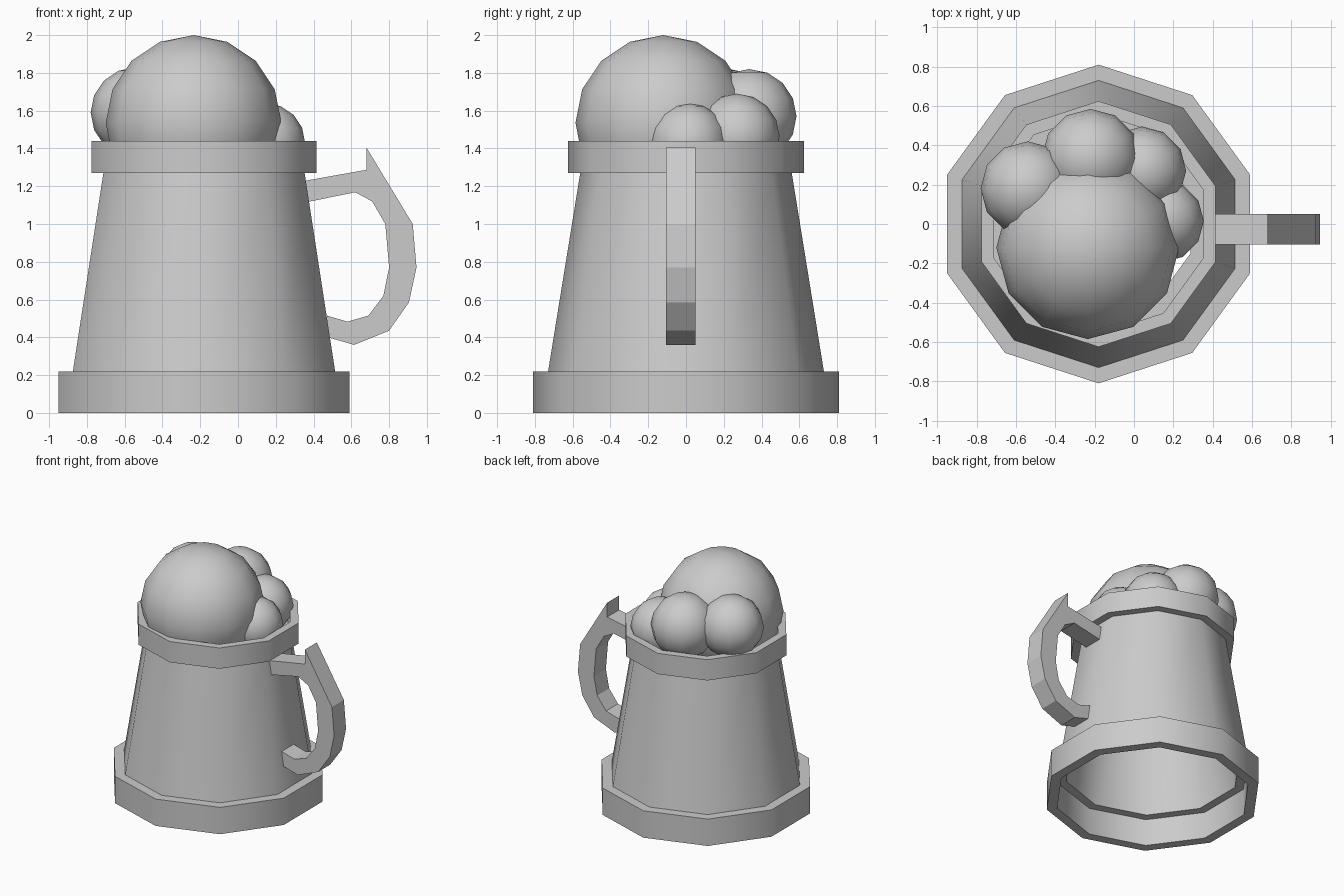
import bpy, bmesh
from math import sin, cos, pi, radians

if "Cube" in bpy.data.objects:
    bpy.data.objects.remove(bpy.data.objects["Cube"])

CX = -0.18   # mug axis
SIDES = 10


def finish(name, bm, angle=None):
    bmesh.ops.recalc_face_normals(bm, faces=bm.faces)
    me = bpy.data.meshes.new(name)
    bm.to_mesh(me)
    bm.free()
    ob = bpy.data.objects.new(name, me)
    bpy.context.collection.objects.link(ob)
    if angle:
        bpy.ops.object.select_all(action='DESELECT')
        bpy.context.view_layer.objects.active = ob
        ob.select_set(True)
        bpy.ops.object.shade_smooth_by_angle(angle=radians(angle))
    return ob


def tube(name, profile):
    """Sweep a closed (radius, z) profile around the mug axis."""
    bm = bmesh.new()
    rings = []
    for i in range(SIDES):
        a = pi / 2 + 2 * pi * i / SIDES
        rings.append([bm.verts.new((CX + r * cos(a), r * sin(a), z)) for r, z in profile])
    n = len(profile)
    for i in range(SIDES):
        p, q = rings[i], rings[(i + 1) % SIDES]
        for j in range(n):
            k = (j + 1) % n
            bm.faces.new((p[j], q[j], q[k], p[k]))
    return finish(name, bm, 40)


# Tapered hollow body and the two bands
tube("mug_body", [(0.73, 0.22), (0.56, 1.27), (0.49, 1.27), (0.66, 0.22)])
tube("base_band", [(0.81, 0), (0.81, 0.22), (0.73, 0.22), (0.73, 0)])
tube("rim_band", [(0.625, 1.27), (0.625, 1.44), (0.56, 1.44), (0.56, 1.27)])

# Handle: outer and inner edge point pairs, extruded along y
outer = [(0.35, 1.228), (0.68, 1.287), (0.68, 1.405), (0.925, 1.0), (0.945, 0.77),
         (0.905, 0.585), (0.80, 0.435), (0.615, 0.36), (0.47, 0.402)]
inner = [(0.47, 0.515), (0.58, 0.483), (0.69, 0.515), (0.77, 0.62), (0.80, 0.77),
         (0.78, 1.0), (0.71, 1.12), (0.62, 1.168), (0.36, 1.115)]
bm = bmesh.new()
face = bm.faces.new([bm.verts.new((x, -0.105, z)) for x, z in outer + inner])
ext = bmesh.ops.extrude_face_region(bm, geom=[face])
bmesh.ops.translate(bm, vec=(0, 0.155, 0),
                    verts=[v for v in ext["geom"] if isinstance(v, bmesh.types.BMVert)])
bmesh.ops.triangulate(bm, faces=[f for f in bm.faces if len(f.verts) > 4])
finish("handle", bm)

# Foam bubbles: x, y, z, radius
bubbles = [("foam_large", -0.235, -0.12, 1.535, 0.465),
           ("foam_left", -0.54, 0.18, 1.59, 0.24),
           ("foam_back", -0.22, 0.335, 1.57, 0.25),
           ("foam_back_right", 0.04, 0.27, 1.465, 0.225),
           ("foam_right", 0.145, 0.015, 1.43, 0.21)]
for name, x, y, z, r in bubbles:
    bm = bmesh.new()
    bmesh.ops.create_uvsphere(bm, u_segments=12, v_segments=8, radius=r)
    bmesh.ops.translate(bm, vec=(x, y, z), verts=bm.verts)
    finish(name, bm, 60)
